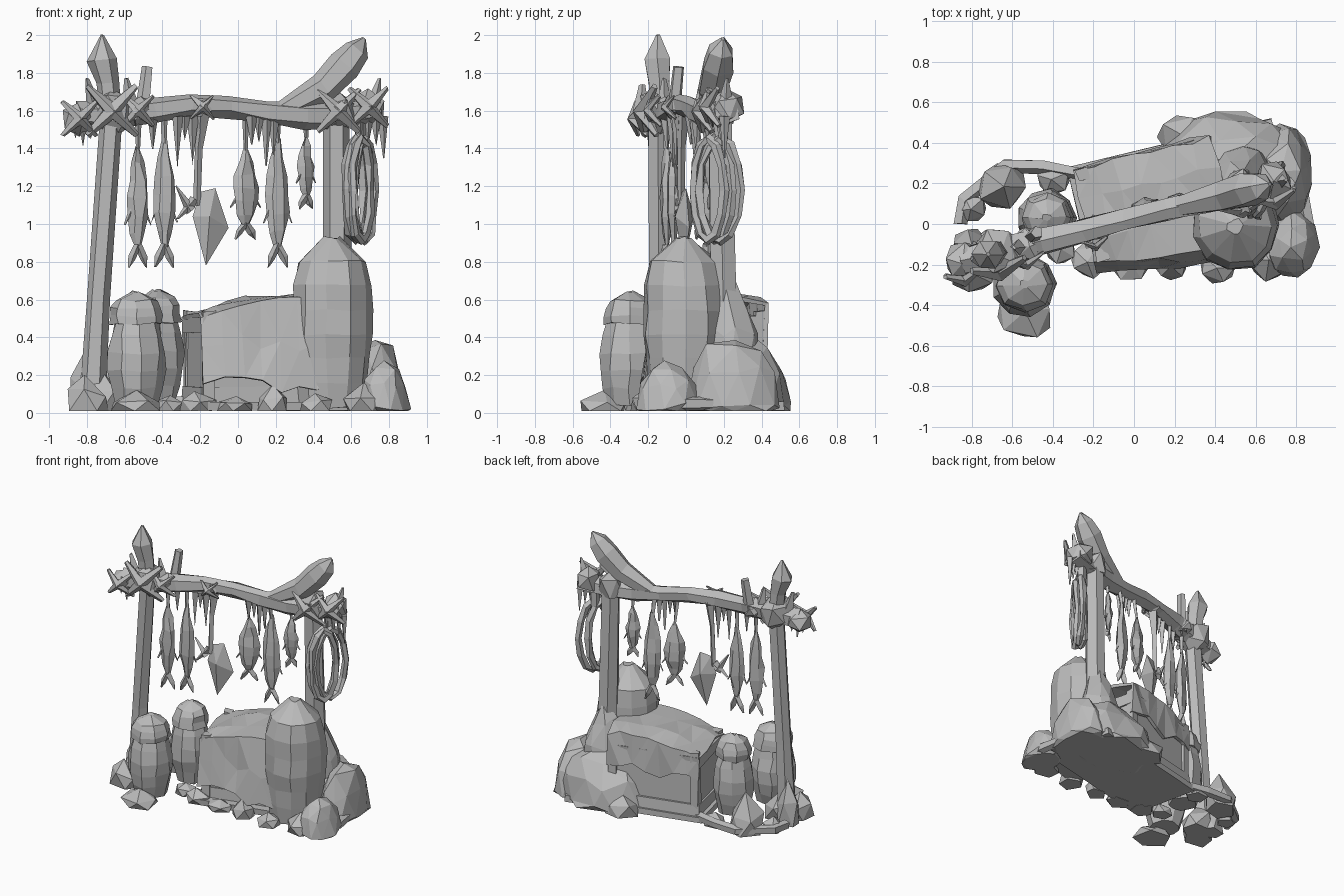
import bpy, bmesh, math, random
from mathutils import Vector, Matrix

random.seed(7)
if "Cube" in bpy.data.objects:
    bpy.data.objects.remove(bpy.data.objects["Cube"], do_unlink=True)

grey = (.5, .5, .5, 1)
material = bpy.data.materials.new("stone grey")
material.use_nodes = True
material.diffuse_color = grey
material.node_tree.nodes["Principled BSDF"].inputs["Base Color"].default_value = grey


def wobble(amount):
    return Vector([random.uniform(-amount, amount) for axis in "xyz"])


def around(sides):
    return [math.tau * step / sides for step in range(sides)]


def rack(x, z, lean=0):
    """Point in the slanted plane of the rack."""
    return Vector((x, x / 4 + .03 + lean, z))


def finish(name, bm):
    bmesh.ops.recalc_face_normals(bm, faces=bm.faces)
    mesh = bpy.data.meshes.new(name)
    bm.to_mesh(mesh)
    bm.free()
    mesh.materials.append(material)
    part = bpy.data.objects.new(name, mesh)
    bpy.context.collection.objects.link(part)
    return part


def rock(name, centre, size, detail=1, rough=.12):
    """Faceted lump, flattened where it meets the floor."""
    bm = bmesh.new()
    bmesh.ops.create_icosphere(bm, subdivisions=detail, radius=1)
    spin = Matrix.Rotation(random.uniform(0, math.pi), 3, 'Z')
    for vert in bm.verts:
        shape = spin @ vert.co + wobble(rough)
        vert.co = Vector(centre) + Matrix.Diagonal(size) @ shape
        vert.co.z = max(vert.co.z, .01)
    return finish(name, bm)


def skin(name, rings, closed=False):
    """Bridge rings of points into one faceted body."""
    bm = bmesh.new()
    rows = [[bm.verts.new(point) for point in ring] for ring in rings]
    pairs = list(zip(rows, rows[1:]))
    if closed:
        pairs.append((rows[-1], rows[0]))
    else:
        bm.faces.new(rows[0])
        bm.faces.new(rows[-1])
    for low, high in pairs:
        for i in range(len(low)):
            bm.faces.new((low[i - 1], low[i], high[i], high[i - 1]))
    return finish(name, bm)


def lathe(name, foot, height, radius, outline, rows=6, sides=10, flat=1, yaw=0, rough=.008):
    """Upright body whose width follows outline(t) from foot to top."""
    turn = Matrix.Rotation(yaw, 3, 'Z')
    rings = []
    for row in range(rows + 1):
        t = row / rows
        wide = radius * outline(t)
        rings.append([Vector(foot) + Vector((0, 0, t * height)) + wobble(rough)
                      + turn @ Vector((wide * math.cos(a), wide * flat * math.sin(a), 0))
                      for a in around(sides)])
    return skin(name, rings)


def tube(name, path, radii, sides=6, rough=.004, axis=(0, 1, 0), closed=False):
    """Limb along a path; one radius per point."""
    path = [Vector(point) for point in path]
    last = len(path) - 1
    rings = []
    for i, (point, radius) in enumerate(zip(path, radii)):
        before = path[i - 1] if closed or i else point
        after = path[0 if closed and i == last else min(i + 1, last)]
        along = (after - before).normalized()
        side = along.cross(Vector(axis)).normalized()
        other = along.cross(side)
        rings.append([point + radius * (side * math.cos(a) + other * math.sin(a)) + wobble(rough)
                      for a in around(sides)])
    return skin(name, rings, closed)


# Timber rack: posts, sagging beam and raised tips
tube("left_post", [(-.77, -.14, .05), (-.74, -.14, .6), (-.67, -.15, 1.6)], (.07, .06, .06))
tube("right_post", [(.53, .24, .05), (.53, .2, .6), (.52, .18, 1.6)], (.09, .08, .07))
stations = [step / 5 - .85 for step in range(9)]
tube("beam", [rack(x, 1.6 + .03 * math.cos(5 * x + 1)) for x in stations],
     [.06 + .015 * abs(x) for x in stations], rough=.01)
tube("left_tip", [rack(-.68, 1.6), rack(-.69, 1.75), rack(-.72, 1.87), rack(-.72, 2)],
     (.06, .06, .08, .01))
tube("right_tip", [rack(.2, 1.58), rack(.45, 1.72), rack(.56, 1.84), rack(.63, 1.92), rack(.67, 1.98)],
     (.05, .08, .09, .07, .01))
tube("peg", [rack(-.51, 1.55, .03), rack(-.48, 1.83, .05)], (.04, .03), sides=5)

# Knots on the beam, each with lashing ends that stick out
for name, x, z, size in [("left_knot", -.67, 1.6, .13), ("left_end_knot", -.84, 1.56, .09),
                         ("left_side_knot", -.53, 1.6, .08), ("middle_knot", -.19, 1.62, .06),
                         ("right_knot", .53, 1.6, .11), ("right_end_knot", .69, 1.62, .1)]:
    rock(name, rack(x, z), (size, size, size), rough=.2)
    for side in (-1, 1):
        tube(name + "_lashing", [rack(x - side * size, z + size, -.06), rack(x, z, -.1),
                                 rack(x + side * size, z - size, -.05)],
             (size / 8, size / 3, size / 8), sides=5)
for x in (-.8, -.59, .75):
    tube("lashing_end", [rack(x * .95, 1.6), rack(x, 1.77)], (.05, .01), sides=4)

# Icicles in clusters under the beam
for cluster, count in ((-.82, 3), (-.45, 1), (-.26, 4), (.13, 4), (.71, 4)):
    for step in range(count):
        x = cluster + .04 * (step - count / 2) + .02
        tip = random.uniform(1.3, 1.48)
        tube("icicle", [rack(x, 1.57, -.02), rack(x, tip, -.02)], (.03, .002), sides=4)


# Hanging fish: body, forked tail, side fins and string
def fish(x, top, bottom, width, yaw, lean):
    height = top - bottom
    foot = rack(x, bottom, lean)
    across = Vector((math.cos(yaw), math.sin(yaw), 0)) * width
    up = Vector((0, 0, height))
    lathe("fish_body", foot + up * .13, height * .87, width,
          lambda t: .15 + .85 * math.sin(math.pi * t ** .9), sides=6, flat=.6, yaw=yaw)
    for side in (-1, 1):
        tube("fish_tail", [foot + up * .18, foot + side * across * .5 + up * .08,
                           foot + side * across * .8], (.02, .02, .003), sides=4)
        tube("fish_fin", [foot + up * .6, foot + side * across * 1.2 + up * .35],
             (.02, .003), sides=4)
    tube("fish_string", [foot + up * .97, rack(x, 1.6)], (.012, .02), sides=4)


fish(-.53, 1.42, .77, .06, .3, 0)
fish(-.39, 1.45, .77, .06, .2, 0)
fish(.04, 1.4, .92, .075, .5, .04)
fish(.21, 1.45, .77, .065, .3, .03)
fish(.36, 1.47, 1.08, .05, .6, .02)

# Flat kite-shaped fish on a string
bm = bmesh.new()
rim = [bm.verts.new(rack(x, z)) for x, z in
       [(-.24, 1.04), (-.2, 1.17), (-.12, 1.19), (-.05, .98), (-.17, .78)]]
for bulge in (-.05, .05):
    hub = bm.verts.new(rack(-.15, 1.04, bulge))
    for i in range(len(rim)):
        bm.faces.new((rim[i - 1], rim[i], hub))
finish("flat_fish", bm)
tube("flat_fish_string", [rack(-.19, 1.6), rack(-.21, 1.4), rack(-.22, 1.1)], (.04, .02, .02), sides=4)
for start, end in [(rack(-.32, 1.03), rack(-.23, 1.13)), (rack(-.33, 1.2), rack(-.25, 1.07))]:
    tube("flat_fish_fin", [start, end], (.005, .03), sides=4)

# Rope coils hanging on the right
for x, y, wide in [(.67, .18, .11), (.62, .15, .1), (.65, .12, .08)]:
    loop = [(x + .05 * math.cos(a), y + wide * math.cos(a), 1.18 + .27 * math.sin(a))
            for a in around(12)]
    tube("rope_coil", loop, [.025] * len(loop), sides=5, rough=.008, axis=(1, -.4, 0), closed=True)
tube("coil_hook", [rack(.65, 1.6), rack(.65, 1.42)], (.04, .03), sides=5)

# Crate on a slab, turned with the rack
turned = Matrix.Translation((.08, .1, 0)) @ Matrix.Rotation(math.atan(.24), 4, 'Z')


def plank(name, left, right, front, back, bottom, top, rough=.006):
    return skin(name, [[turned @ Vector((x, y, z)) + wobble(rough) for x, y in
                        ((left, front), (right, front), (right, back), (left, back))]
                       for z in (bottom, top)])


plank("base_slab", -.36, .68, -.27, .27, .015, .06, rough=.004)
plank("crate", -.31, .35, -.2, .23, .04, .52)
for x in (-.32, .3):
    for y in (-.22, .19):
        plank("crate_corner", x, x + .06, y, y + .06, .03, .54)
for z in (.05, .42):
    plank("crate_rail", -.33, .36, -.21, .25, z, z + .09)

# Cover draped over the crate, heaped up towards the right
bm = bmesh.new()
rows = []
for i in range(8):
    t = i / 7
    row = []
    for y, z in [(.26, .36), (.25, .53), (.1, .55), (-.1, .55), (-.22, .53), (-.25, .38), (-.28, .18)]:
        lift = .1 * math.sin(2.2 * t) if z > .5 else random.uniform(-.05, .05)
        front = .1 * t if y < -.2 else 0
        row.append(bm.verts.new(turned @ Vector((.7 * t - .33, y - front, z + lift - .02)) + wobble(.012)))
    rows.append(row)
for near, far in zip(rows, rows[1:]):
    for k in range(1, len(near)):
        bm.faces.new((near[k - 1], far[k - 1], far[k], near[k]))
bmesh.ops.triangulate(bm, faces=bm.faces)
thickness = finish("crate_cover", bm).modifiers.new("thickness", 'SOLIDIFY')
thickness.thickness = .025

# Big sack and two lidded jars
lathe("big_sack", (.5, -.01, .03), .9, .215, lambda t: (1.03 - abs(1.8 * t - .8) ** 4) ** .5
      if t > .4 else .82 + .4 * t, rows=7, sides=11)
for name, foot, radius in [("front_jar", (-.54, -.3, .04), .16), ("back_jar", (-.43, .03, .05), .145)]:
    lathe(name, foot, .46, radius, lambda t: .7 + .3 * math.sin(math.pi * t), rows=5, sides=9)
    lathe(name + "_lid", Vector(foot) + Vector((0, 0, .43)), .17, radius * .87,
          lambda t: (1.02 - t ** 3) ** .5, rows=4, sides=8)

# Drifts and rocks around the foot
for centre, size in [((.48, .32, .04), (.36, .24, .38)), ((.53, .24, .2), (.16, .16, .48)),
                     ((.73, .25, .04), (.15, .26, .36)), ((.78, -.1, .03), (.13, .17, .24))]:
    rock("drift", centre, size, detail=2, rough=.09)
for x, y, wide, tall in [(-.54, -.44, .15, .1), (-.8, -.24, .12, .2), (-.81, -.1, .1, .33),
                         (-.72, -.15, .14, .22), (-.65, .19, .13, .28), (-.8, .08, .08, .1),
                         (.25, .42, .15, .16), (.67, -.18, .12, .13), (.42, -.21, .1, .09),
                         (.19, -.2, .09, .13), (-.02, -.2, .1, .07), (-.22, -.18, .11, .09),
                         (-.36, -.13, .08, .08), (-.4, .22, .09, .09)]:
    rock("rock", (x, y, .02), (wide, wide * .9, tall))
for name, path in [("left_bank", [(-.86, 0), (-.84, .12), (-.63, .29), (-.45, .28), (-.28, .25)]),
                   ("right_bank", [(.5, .5), (.7, .4), (.82, .2), (.86, 0), (.8, -.2)])]:
    tube(name, [(x, y, .05) for x, y in path], [.036] * len(path), sides=5, axis=(0, 0, 1))
